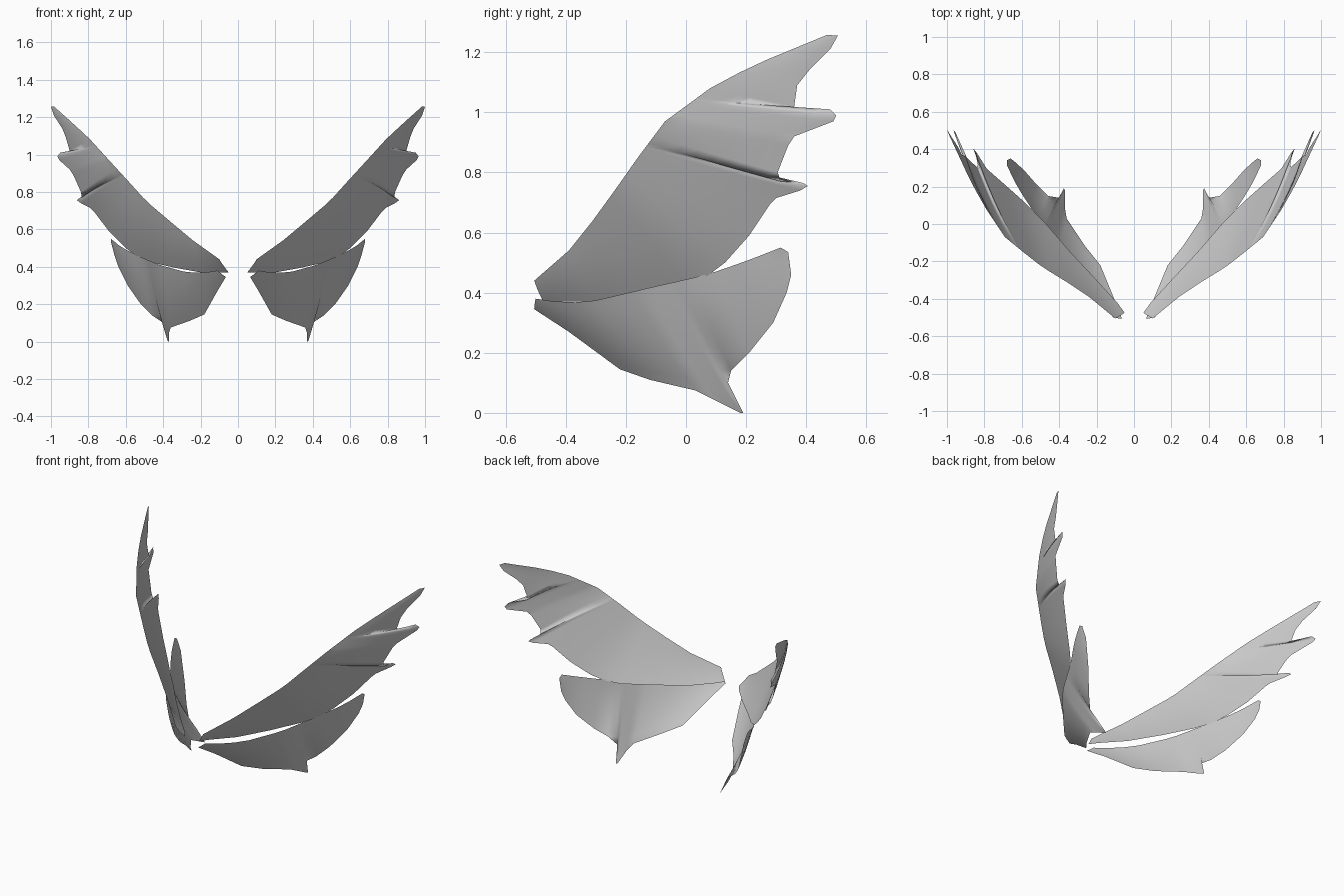
import bpy
import bmesh
from mathutils import Vector

default_cube = bpy.data.objects.get("Cube")
if default_cube:
    bpy.data.objects.remove(default_cube, do_unlink=True)

# Single membrane colour
membrane = bpy.data.materials.new("wing_grey")
membrane.use_nodes = True
grey = (0.6, 0.6, 0.6, 1)
membrane.diffuse_color = grey
membrane.node_tree.nodes["Principled BSDF"].inputs["Base Color"].default_value = grey

RIB_STEPS = 8


def point_on_rail(rail, position):
    """Point at a fractional index along a list of points."""
    index = min(int(position), len(rail) - 2)
    return Vector(rail[index]).lerp(Vector(rail[index + 1]), position - index)


def make_wing(name, rail, edge, camber, side):
    """Loft curved ribs from the rail to each free edge point.

    Every edge entry is x, y, z and the rail position its rib starts from.
    """
    bm = bmesh.new()
    ribs = []
    for x, y, z, position in edge:
        start = point_on_rail(rail, position)
        end = Vector((x, y, z))
        span = (end - start).length
        outward = Vector((1, -1, 0)).normalized()
        rib = []
        for step in range(RIB_STEPS + 1):
            t = step / RIB_STEPS
            point = start.lerp(end, t) + outward * (camber * span * t * (1 - t))
            point.x *= side
            rib.append(bm.verts.new(point))
        ribs.append(rib)

    # Skin neighbouring ribs, keeping the faces pointing outward
    for rib, following in zip(ribs, ribs[1:]):
        for step in range(RIB_STEPS):
            corners = [rib[step], rib[step + 1], following[step + 1], following[step]]
            if side < 0:
                corners.reverse()
            bm.faces.new(corners)
    bmesh.ops.remove_doubles(bm, verts=bm.verts, dist=0.0005)
    for face in bm.faces:
        face.smooth = True

    mesh = bpy.data.meshes.new(name)
    bm.to_mesh(mesh)
    bm.free()
    mesh.materials.append(membrane)
    wing = bpy.data.objects.new(name, mesh)
    bpy.context.scene.collection.objects.link(wing)
    return wing


# Upper wing: leading edge, then trailing edge with three pointed fingers
upper_leading = [
    (.1, -.505, .44), (.24, -.39, .54), (.36, -.31, .64),
    (.49, -.23, .75), (.58, -.16, .85), (.69, -.07, .97),
    (.79, .08, 1.08), (.87, .22, 1.155), (.985, .47, 1.258),
]
upper_trailing = [
    (.05, -.475, .37, 0), (.09, -.42, .37, .4), (.2, -.3, .37, 1),
    (.34, -.15, .395, 2), (.47, 0, .425, 2.8), (.54, .07, .455, 3.2),
    (.6, .13, .5, 3.5), (.69, .21, .59, 3.8), (.77, .28, .695, 4.1),
    # lowest finger
    (.79, .3, .715, 4.15), (.84, .38, .74, 4.25), (.86, .405, .755, 4.3),
    (.85, .39, .765, 4.35), (.835, .315, .77, 4.4), (.84, .305, .8, 4.6),
    # middle finger
    (.88, .34, .89, 5), (.9, .36, .92, 5.2), (.955, .49, .97, 5.5),
    (.965, .5, .99, 5.6), (.95, .48, 1.01, 5.65), (.9, .37, 1, 5.75),
    # wing tip
    (.9, .36, 1.02, 6), (.92, .37, 1.09, 6.7), (.94, .41, 1.14, 7.2),
    (.985, .48, 1.21, 7.7), (1, .505, 1.255, 8),
]

# Lower wing: upper edge, then the rounded edge with its hanging spike
lower_leading = [
    (.11, -.5, .38), (.2, -.4, .365), (.3, -.29, .375), (.42, -.15, .41),
    (.54, .07, .46), (.625, .2, .505), (.68, .315, .55),
]
lower_trailing = [
    (.065, -.505, .345, 0), (.11, -.39, .27, .6), (.18, -.22, .145, 1.3),
    (.26, -.12, .11, 1.9), (.36, .03, .075, 2.8), (.37, .09, .045, 3.1),
    # spike
    (.37, .18, 0, 3.4), (.375, .19, 0, 3.5), (.4, .14, .1, 3.6),
    # outer edge
    (.46, .15, .14, 3.8), (.52, .21, .2, 4.2), (.59, .29, .3, 4.7),
    (.64, .335, .4, 5.2), (.66, .35, .46, 5.5), (.68, .34, .535, 5.9),
    (.68, .315, .55, 6),
]

for side, label in ((1, "left"), (-1, "right")):
    make_wing("upper_wing_" + label, upper_leading, upper_trailing, .1, side)
    make_wing("lower_wing_" + label, lower_leading, lower_trailing, .1, side)
